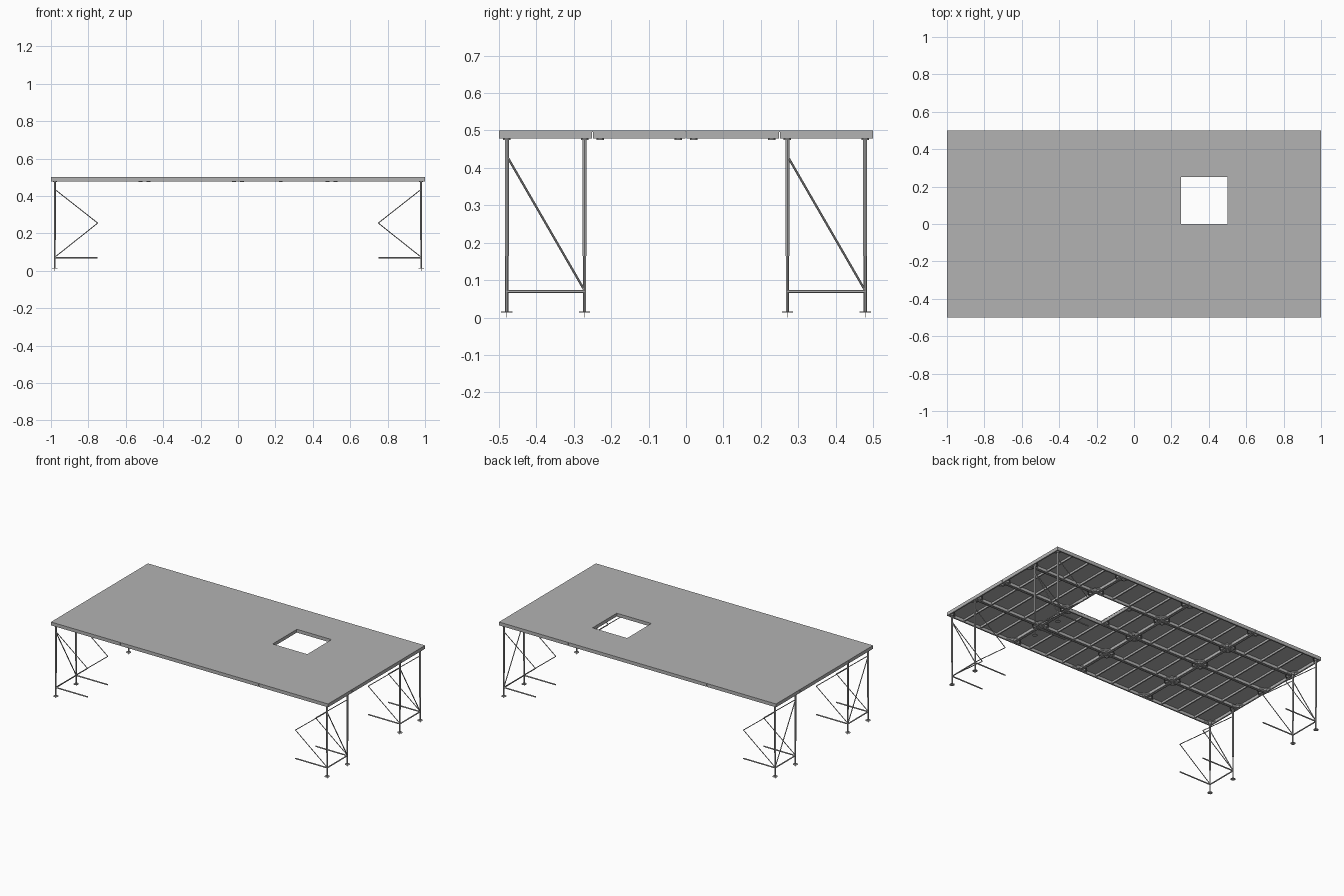
import bpy, bmesh
from mathutils import Vector, Matrix

cube = bpy.data.objects.get("Cube")
if cube:
    bpy.data.objects.remove(cube, do_unlink=True)

grey = bpy.data.materials.new("aluminium grey")
grey.use_nodes = True
colour = (0.45, 0.45, 0.45, 1)
grey.diffuse_color = colour
grey.node_tree.nodes["Principled BSDF"].inputs["Base Color"].default_value = colour

TOP, UNDER = 0.5, 0.478
SHEET = 0.004
INSET = 0.021


def finish(bm, name, smooth=False):
    mesh = bpy.data.meshes.new(name)
    bm.to_mesh(mesh)
    bm.free()
    mesh.materials.append(grey)
    obj = bpy.data.objects.new(name, mesh)
    bpy.context.collection.objects.link(obj)
    if smooth:
        bpy.ops.object.select_all(action='DESELECT')
        obj.select_set(True)
        bpy.context.view_layer.objects.active = obj
        bpy.ops.object.shade_smooth_by_angle()
    return obj


def box(bm, lo, hi):
    lo, hi = Vector(lo), Vector(hi)
    mat = Matrix.Translation((lo + hi) / 2) @ Matrix.Diagonal((*(hi - lo), 1))
    bmesh.ops.create_cube(bm, size=1, matrix=mat)


def tube(bm, a, b, r, sides=12):
    a, b = Vector(a), Vector(b)
    turn = (b - a).to_track_quat('Z', 'Y').to_matrix().to_4x4()
    bmesh.ops.create_cone(bm, cap_ends=True, segments=sides, radius1=r, radius2=r,
                          depth=(b - a).length, matrix=Matrix.Translation((a + b) / 2) @ turn)


# Continuous deck sheet with one square opening
bm = bmesh.new()
bmesh.ops.create_grid(bm, x_segments=8, y_segments=4, size=1,
                      matrix=Matrix.Translation((0, 0, TOP)) @ Matrix.Diagonal((1, 0.5, 1, 1)))
opening = [f for f in bm.faces
           if 0.25 < f.calc_center_median().x < 0.5 and 0 < f.calc_center_median().y < 0.25]
bmesh.ops.delete(bm, geom=opening, context='FACES')
deck = finish(bm, "deck_sheet")
thick = deck.modifiers.new("thickness", 'SOLIDIFY')
thick.thickness = SHEET
thick.offset = -1


def platform_frame(x0, x1, y0, y1, name):
    bm = bmesh.new()
    w, g, top = 0.009, 0.001, TOP - SHEET
    # Only seams between platforms leave a gap
    a, b = (x0 + g if x0 > -1 else x0), (x1 - g if x1 < 1 else x1)
    c, d = (y0 + g if y0 > -0.5 else y0), (y1 - g if y1 < 0.5 else y1)
    # Rim beams
    box(bm, (a, c, UNDER), (b, c + w, top))
    box(bm, (a, d - w, UNDER), (b, d, top))
    box(bm, (a, c + w, UNDER), (a + w, d - w, top))
    box(bm, (b - w, c + w, UNDER), (b, d - w, top))
    # Cross ribs
    count = 3 if x1 - x0 > 0.3 else 1
    for i in range(count):
        x = x0 + (x1 - x0) * (i + 1) / (count + 1)
        box(bm, (x - 0.004, c + w, 0.483), (x + 0.004, d - w, top))
    # Corner gussets and leg sockets
    for x, sx in ((x0, 1), (x1, -1)):
        for y, sy in ((y0, 1), (y1, -1)):
            tube(bm, (x + sx * 0.052, y + sy * 0.006, 0.487),
                 (x + sx * 0.006, y + sy * 0.052, 0.487), 0.005, 4)
            px, py = x + sx * INSET, y + sy * INSET
            tube(bm, (px, py, 0.475), (px, py, top), 0.01)
    finish(bm, name)


for i in range(4):
    for j in range(4):
        x0, y0 = -1 + i * 0.5, -0.5 + j * 0.25
        beside_opening = i == 2 and j == 2
        platform_frame(x0, x0 + (0.25 if beside_opening else 0.5), y0, y0 + 0.25,
                       f"platform_frame_{i}_{j}")


# Corner supports: two legs each, with feet and braces
def support(sx, y0, name):
    x, tip = sx * (1 - INSET), sx * 0.75
    ys = (y0 + INSET, y0 + 0.25 - INSET)
    legs, braces = bmesh.new(), bmesh.new()
    for y in ys:
        tube(legs, (x, y, 0.165), (x, y, 0.482), 0.0055)
        tube(legs, (x, y, 0.014), (x, y, 0.165), 0.0042)
        tube(legs, (x, y, 0.013), (x, y, 0.0155), 0.015, 16)
        tube(legs, (x, y, 0), (x, y, 0.014), 0.001, 6)
        tube(braces, (x, y, 0.07), (tip, y, 0.07), 0.004)
        tube(braces, (x, y, 0.435), (tip, y, 0.255), 0.0025, 8)
        tube(braces, (tip, y, 0.255), (x, y, 0.073), 0.0025, 8)
    tube(braces, (x, ys[0], 0.07), (x, ys[1], 0.07), 0.004)
    tube(braces, (x, ys[0], 0.432), (x, ys[1], 0.072), 0.003, 8)
    finish(legs, name + "_legs", True)
    finish(braces, name + "_braces", True)


for sx, side in ((1, "left"), (-1, "right")):
    for y0, end in ((-0.5, "front"), (0.25, "back")):
        support(sx, y0, f"{end}_{side}")
